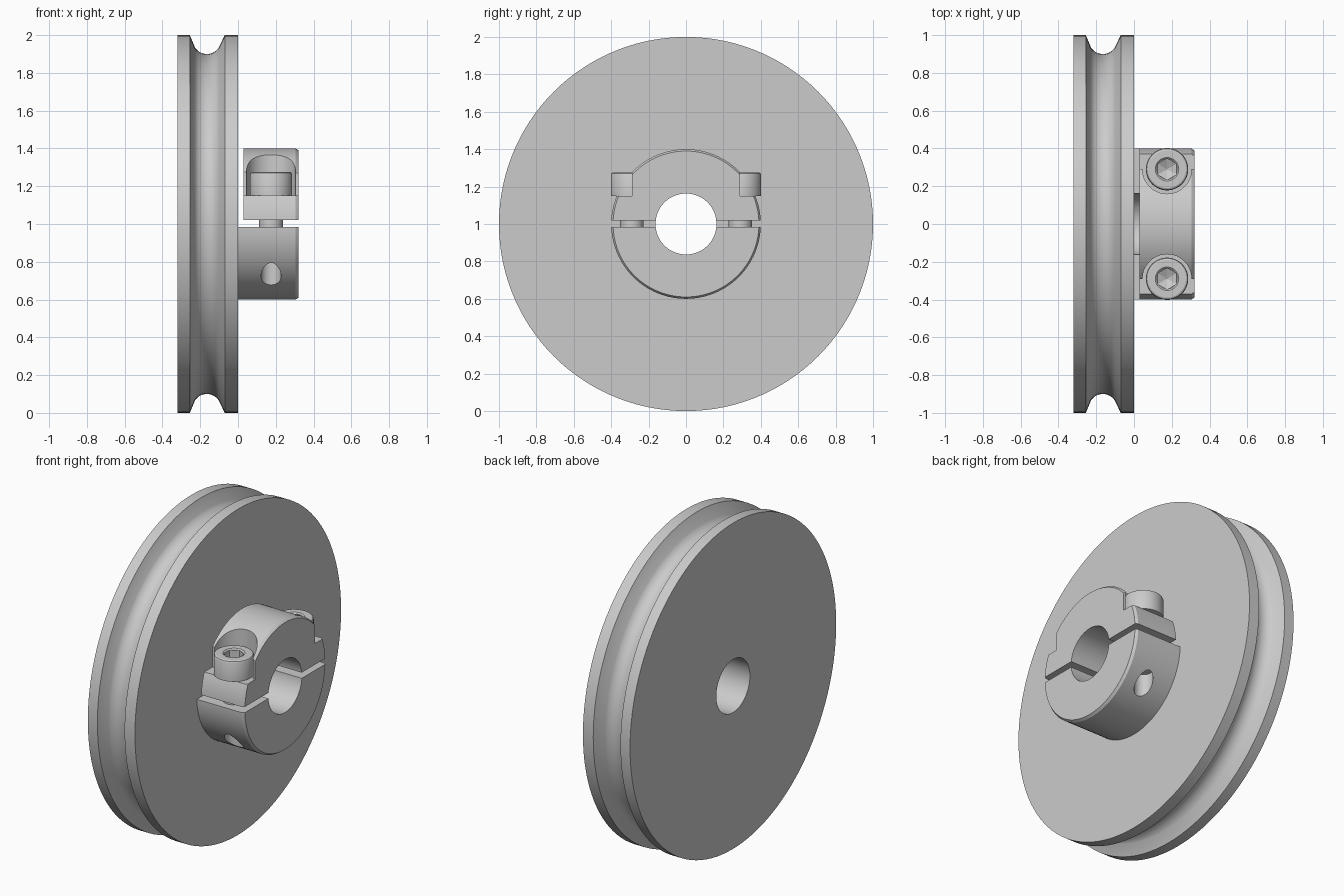
import bpy, bmesh, math
from mathutils import Vector, Matrix

cube = bpy.data.objects.get("Cube")
if cube:
    bpy.data.objects.remove(cube, do_unlink=True)

# One plain metal colour
steel = bpy.data.materials.new("light_grey_metal")
steel.use_nodes = True
steel.diffuse_color = (0.6, 0.6, 0.6, 1)
steel.node_tree.nodes["Principled BSDF"].inputs["Base Color"].default_value = (0.6, 0.6, 0.6, 1)

AXLE = Vector((0, 0, 1))
X_AXIS = Matrix.Translation(AXLE) @ Matrix.Rotation(math.pi / 2, 4, 'Y')
BORE = 0.163
SCREW_X, SCREW_Y, SEAT = 0.175, 0.29, 1.15


def finish(name, bm):
    bmesh.ops.recalc_face_normals(bm, faces=bm.faces)
    mesh = bpy.data.meshes.new(name)
    bm.to_mesh(mesh)
    bm.free()
    obj = bpy.data.objects.new(name, mesh)
    bpy.context.collection.objects.link(obj)
    mesh.materials.append(steel)
    return obj


def lathe(name, profile, matrix, sides):
    """Revolve a profile of (height, radius) points about local z."""
    bm = bmesh.new()
    rings = []
    for h, r in profile:
        if r == 0:
            rings.append([bm.verts.new((0, 0, h))] * sides)
        else:
            rings.append([bm.verts.new((r * math.cos(a), r * math.sin(a), h))
                          for a in (2 * math.pi * i / sides for i in range(sides))])
    for a, b in zip(rings, rings[1:] + rings[:1]):
        for i in range(sides):
            j = (i + 1) % sides
            quad = list(dict.fromkeys((a[i], a[j], b[j], b[i])))
            if len(quad) > 2:
                bm.faces.new(quad)
    bm.transform(matrix)
    return finish(name, bm)


def box(name, low, high):
    bm = bmesh.new()
    low, high = Vector(low), Vector(high)
    bmesh.ops.create_cube(bm, size=1)
    bm.transform(Matrix.Translation((low + high) / 2) @ Matrix.Diagonal((*(high - low), 1)))
    return finish(name, bm)


def rod(name, x, y, z0, z1, r, sides=48):
    return lathe(name, [(z0, 0), (z0, r), (z1, r), (z1, 0)], Matrix.Translation((x, y, 0)), sides)


def cut(obj, cutters):
    bpy.context.view_layer.objects.active = obj
    for c in cutters:
        mod = obj.modifiers.new("cut", 'BOOLEAN')
        mod.operation, mod.solver, mod.object = 'DIFFERENCE', 'EXACT', c
        bpy.ops.object.modifier_apply(modifier=mod.name)
        bpy.data.objects.remove(c, do_unlink=True)


def smooth(obj):
    bpy.ops.object.select_all(action='DESELECT')
    obj.select_set(True)
    bpy.context.view_layer.objects.active = obj
    bpy.ops.object.shade_smooth_by_angle(angle=math.radians(25))


# Grooved wheel with a rounded V channel
groove = [(-0.165 + 0.075 * math.sin(a), 0.975 - 0.075 * math.cos(a))
          for a in (math.radians(d) for d in range(-56, 57, 8))]
wheel = lathe("grooved_wheel",
              [(-0.32, BORE), (-0.32, 1), (-0.255, 1)] + groove + [(-0.07, 1), (0, 1), (0, BORE)],
              X_AXIS, 120)


def collar(name, x0):
    return lathe(name, [(x0, BORE), (x0, 0.4), (0.305, 0.4), (0.32, 0.39), (0.32, BORE)], X_AXIS, 96)


# Lower half of the clamp, joined to the wheel, with screw holes
hub = collar("lower_hub", 0)
cut(hub, [box("trim", (-1, -1, 0.985), (1, 1, 2))] +
    [rod("hole", SCREW_X, s * SCREW_Y, 0.5, 1.1, 0.053) for s in (-1, 1)])

# Upper clamp cap with an open pocket on each side for the screw heads
cap = collar("clamp_cap", 0.03)
cutters = [box("trim", (-1, -1, 0), (1, 1, 1.02))]
for s in (-1, 1):
    ys = sorted((s * SCREW_Y, s * 0.6))
    cutters += [rod("pocket", SCREW_X, s * SCREW_Y, SEAT, 1.6, 0.13),
                box("side_cut", (-1, ys[0], SEAT), (1, ys[1], 1.6))]
cut(cap, cutters)

# Socket-head clamp screws
screws = []
for s, side in ((-1, "front"), (1, "back")):
    place = Matrix.Translation((SCREW_X, s * SCREW_Y, 0))
    screw = lathe(side + "_clamp_screw",
                  [(0.82, 0), (0.82, 0.063), (SEAT, 0.063), (SEAT, 0.112), (1.262, 0.112),
                   (1.271, 0.108), (1.275, 0.1), (1.275, 0.062), (1.268, 0.054), (1.268, 0)],
                  place, 48)
    socket = lathe("hex_socket", [(1.18, 0), (1.205, 0.056), (1.32, 0.056), (1.32, 0)],
                   place @ Matrix.Rotation(math.pi / 6, 4, 'Z'), 6)
    cut(screw, [socket])
    screws.append(screw)

for part in [wheel, hub, cap] + screws:
    smooth(part)
